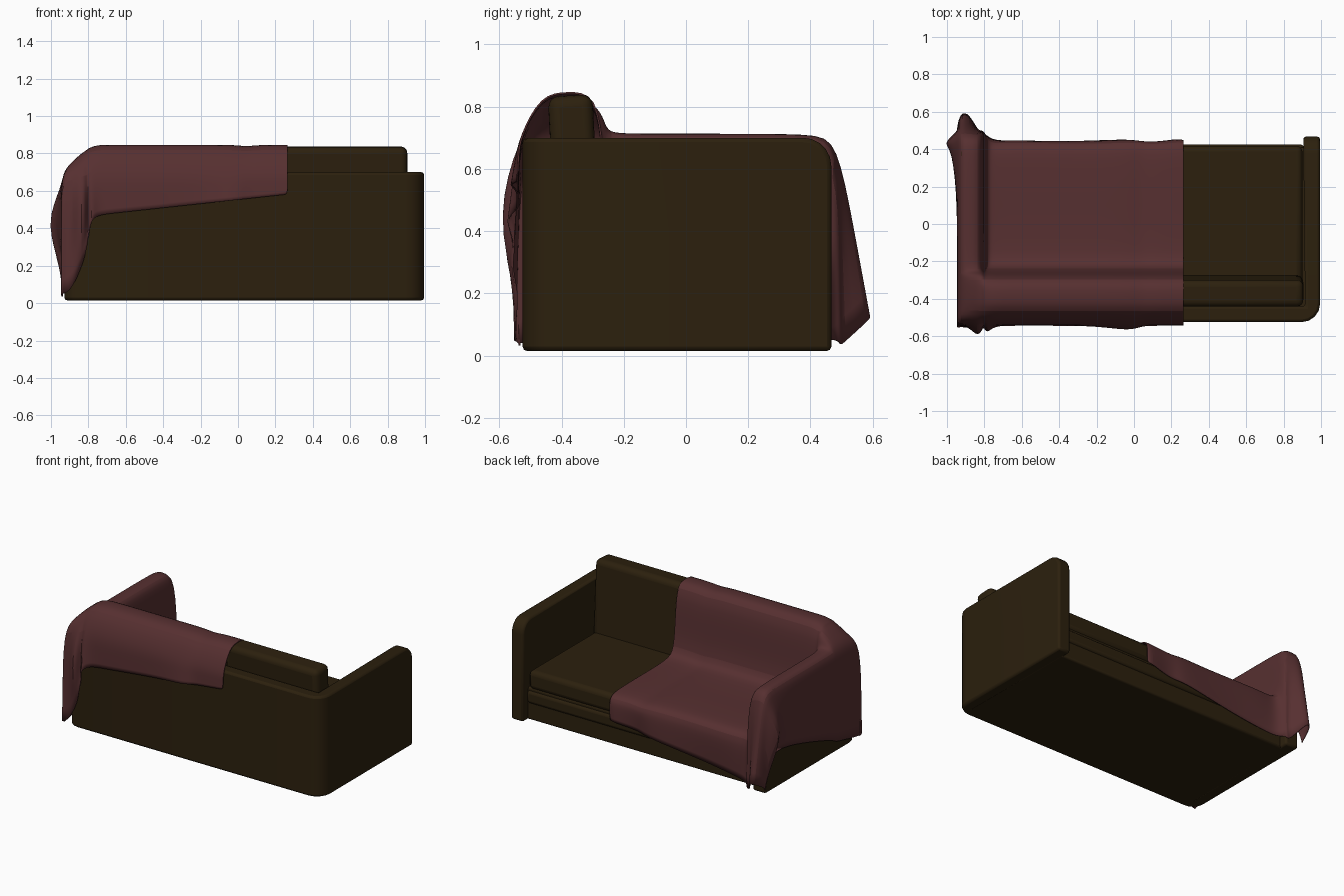
import bpy, bmesh, math
from mathutils import Matrix

if "Cube" in bpy.data.objects:
    bpy.data.objects.remove(bpy.data.objects["Cube"])


def material(name, rgb):
    m = bpy.data.materials.new(name)
    m.diffuse_color = (*rgb, 1)
    m.use_nodes = True
    m.node_tree.nodes["Principled BSDF"].inputs["Base Color"].default_value = m.diffuse_color
    return m


BROWN = material("dark brown upholstery", (0.025, 0.0145, 0.0042))
ROSE = material("dusty rose blanket", (0.094, 0.029, 0.030))


def finish(name, bm, mat, bevel=0.0, segs=3):
    bmesh.ops.recalc_face_normals(bm, faces=bm.faces)
    me = bpy.data.meshes.new(name)
    bm.to_mesh(me)
    bm.free()
    me.materials.append(mat)
    ob = bpy.data.objects.new(name, me)
    bpy.context.collection.objects.link(ob)
    if bevel:
        b = ob.modifiers.new("bevel", "BEVEL")
        b.width, b.segments, b.limit_method = bevel, segs, "ANGLE"
    bpy.ops.object.select_all(action="DESELECT")
    ob.select_set(True)
    bpy.context.view_layer.objects.active = ob
    bpy.ops.object.shade_smooth_by_angle(angle=math.radians(40))
    return ob


def box(name, x, y, z, bevel, tilt=0.0, segs=3):
    bm = bmesh.new()
    bmesh.ops.create_cube(bm, size=1)
    size = (x[1] - x[0], y[1] - y[0], z[1] - z[0])
    mid = [(a[0] + a[1]) / 2 for a in (x, y, z)]
    bmesh.ops.scale(bm, vec=size, verts=bm.verts)
    bm.transform(Matrix.Translation(mid) @ Matrix.Rotation(tilt, 4, "X"))
    return finish(name, bm, BROWN, bevel, segs)


# Arms and back: one U-shaped plan with rounded back corners, extruded upward
def corner(cx, cy, r, a0):
    return [(cx + r * math.cos(math.radians(a0 + t)), cy + r * math.sin(math.radians(a0 + t)))
            for t in (0, 22.5, 45, 67.5, 90)]


L, R, B, F = -0.928, 0.995, -0.525, 0.467
plan = [(L, F)] + corner(L + 0.08, B + 0.08, 0.08, 180) + corner(R - 0.1, B + 0.1, 0.1, 270)
plan += [(R, F), (0.905, F), (0.915, -0.44), (-0.84, -0.44), (-0.83, F)]
bm = bmesh.new()
face = bm.faces.new([bm.verts.new((x, y, 0.015)) for x, y in plan])
ext = bmesh.ops.extrude_face_region(bm, geom=[face])
for v in ext["geom"]:
    if isinstance(v, bmesh.types.BMVert):
        v.co.z = 0.70
front_tops = [e for e in bm.edges if all(v.co.y > 0.46 and v.co.z > 0.69 for v in e.verts)]
bmesh.ops.bevel(bm, geom=front_tops, offset=0.09, segments=5, profile=0.5, affect="EDGES")
finish("arms_and_back", bm, BROWN, 0.014, 2)

# Base and front rail
box("base", (-0.86, 0.93), (-0.47, 0.41), (0.015, 0.235), 0.012)
box("front_rail", (-0.84, 0.91), (0.30, 0.425), (0.13, 0.215), 0.02)

# Two seat cushions and two leaning back cushions
for side, x0, x1, drop in (("left", -0.825, 0.20, 0.02), ("right", 0.205, 0.90, 0)):
    box(side + "_seat_cushion", (x0, x1), (-0.40, 0.418 - drop), (0.225, 0.352 - drop * 0.5), 0.03)
    box(side + "_back_cushion", (x0 + drop, x1 + 0.005), (-0.43, -0.287 - drop), (0.31, 0.836 - drop),
        0.035, math.radians(3), 4)


# Blanket: cross-sections lofted along the sofa and over the left arm
def section(x, seat, top, hem_b, hem_f, yf=0.43, flare=0.0, back_flare=0.0):
    sh = min(0.70, top)
    pts = [(-0.535 - back_flare, hem_b), (-0.535 - back_flare / 2, (hem_b + sh) / 2),
           (-0.534, sh), (-0.465, top - 0.006), (-0.38, top), (-0.288, top - 0.002),
           (-0.266, seat * 0.4 + top * 0.6), (-0.25, seat + 0.07 * (top - seat)), (-0.18, seat),
           (0.1, seat), (yf - 0.06, seat), (yf + 0.01, seat - 0.02),
           (yf + 0.01 + flare * 0.45, (seat + hem_f) / 2), (yf + flare, hem_f)]
    return [(x, y, z) for y, z in pts]


def hem_back(x):
    return 0.553 + 0.109 * x


def hem_front(x):
    return 0.16 + 0.14 * x


rows = []
for i, x in enumerate((0.265, 0.245, 0.12, 0.04, -0.02, -0.2, -0.45, -0.65, -0.75)):
    dip = 0.010 if x in (0.04,) else 0
    rows.append(section(x, 0.368 - dip, 0.845 - dip, hem_back(x), hem_front(x),
                        0.43 + 0.006 * math.sin(i * 2.1), 0.012 * math.sin(i * 1.7) + 0.01,
                        0.035 if i == 4 else 0.006))
rows += [
    section(-0.788, 0.37, 0.83, 0.44, 0.05, 0.45, 0.02, 0.05),
    section(-0.80, 0.45, 0.825, 0.36, 0.05, 0.462, 0.02, 0.01),
    section(-0.81, 0.66, 0.815, 0.28, 0.04, 0.47, 0.03, 0.03),
    section(-0.835, 0.708, 0.80, 0.20, 0.03, 0.473, 0.02, 0.0),
    section(-0.885, 0.711, 0.755, 0.08, 0.12, 0.473, 0.12, 0.02),
    section(-0.927, 0.708, 0.71, 0.05, 0.13, 0.473, 0.12, 0.01),
    section(-0.945, 0.63, 0.63, 0.05, 0.08, 0.47, 0.04, 0.02),
    section(-0.942, 0.40, 0.40, 0.04, 0.06, 0.46, 0.03, 0.0),
]
# Pinched folds at the arm corners
rows[-1][10] = (-0.98, 0.40, 0.47)
rows[-1][11] = (-1.06, 0.42, 0.45)
rows[-5][1] = (-0.83, -0.64, 0.46)
# Outer hem, low at the back and raised toward the front
hem = [0.03, 0.04, 0.04, 0.05, 0.07, 0.09, 0.10, 0.11, 0.14, 0.23, 0.30, 0.20, 0.10, 0.04]
rows.append([(-0.939, p[1], z) for p, z in zip(rows[-1], hem)])

bm = bmesh.new()
grid = [[bm.verts.new(p) for p in row] for row in rows]
for a, b in zip(grid, grid[1:]):
    for j in range(len(a) - 1):
        bm.faces.new((a[j], a[j + 1], b[j + 1], b[j]))
blanket = finish("blanket", bm, ROSE)
sub = blanket.modifiers.new("smooth cloth", "SUBSURF")
sub.levels = sub.render_levels = 2
sol = blanket.modifiers.new("cloth thickness", "SOLIDIFY")
sol.thickness, sol.offset = 0.006, 0
